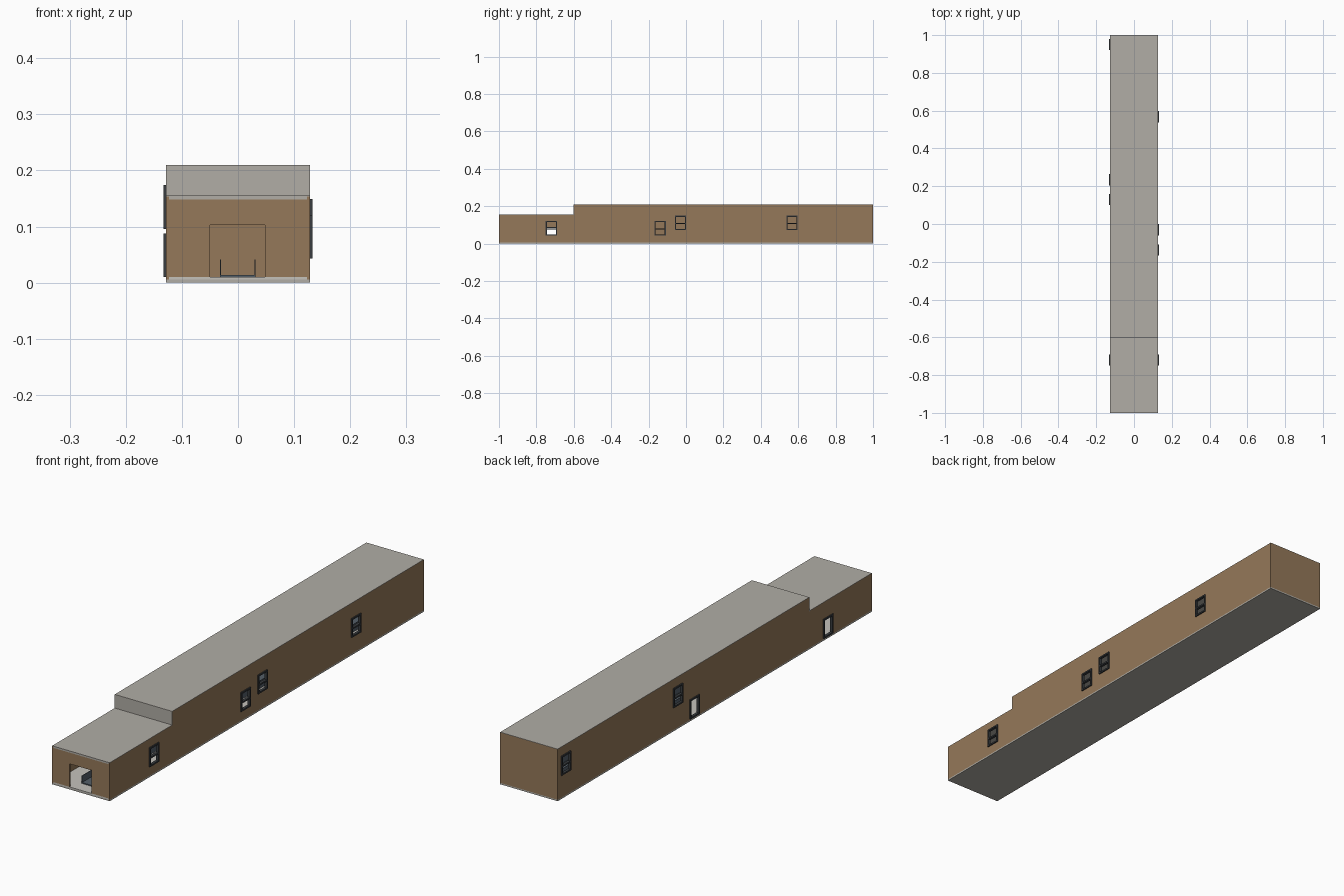
import bpy, bmesh

if "Cube" in bpy.data.objects:
    bpy.data.objects.remove(bpy.data.objects["Cube"])

X = 0.128          # half width
T = 0.005          # wall thickness
STEP = -0.6        # where the low front section meets the tall hall


def material(name, rgb):
    m = bpy.data.materials.new(name)
    m.diffuse_color = (*rgb, 1)
    m.use_nodes = True
    m.node_tree.nodes["Principled BSDF"].inputs["Base Color"].default_value = m.diffuse_color
    return m


TAN = material("tan wall", (0.30, 0.19, 0.10))
ROOF = material("warm grey roof", (0.44, 0.42, 0.38))
FLOOR = material("pale floor", (0.56, 0.54, 0.50))
DARK = material("dark frame", (0.04, 0.045, 0.05))
STEEL = material("blue grey channel", (0.09, 0.115, 0.14))


def boxes(name, mat, spans):
    """One object from boxes given as (x0, x1, y0, y1, z0, z1)."""
    bm = bmesh.new()
    for x0, x1, y0, y1, z0, z1 in spans:
        for v in bmesh.ops.create_cube(bm, size=1)["verts"]:
            v.co = ((x0 + x1) / 2 + v.co.x * (x1 - x0),
                    (y0 + y1) / 2 + v.co.y * (y1 - y0),
                    (z0 + z1) / 2 + v.co.z * (z1 - z0))
    me = bpy.data.meshes.new(name)
    bm.to_mesh(me)
    bm.free()
    ob = bpy.data.objects.new(name, me)
    bpy.context.collection.objects.link(ob)
    me.materials.append(mat)
    return ob


def cut(ob, spans):
    """Cut openings and remove the cutter again."""
    cutter = boxes("cutter", ob.data.materials[0], spans)
    cutter.hide_render = True
    mod = ob.modifiers.new("openings", "BOOLEAN")
    mod.operation, mod.solver, mod.object = "DIFFERENCE", "EXACT", cutter
    bpy.context.view_layer.objects.active = ob
    bpy.ops.object.modifier_apply(modifier=mod.name)
    bpy.data.objects.remove(cutter)


def side_wall(name, x0, x1):
    """Stepped side profile, extruded through the wall thickness."""
    profile = [(-1, 0.006), (1, 0.006), (1, 0.2085), (STEP, 0.2085), (STEP, 0.1535), (-1, 0.1535)]
    bm = bmesh.new()
    face = bm.faces.new([bm.verts.new((x0, y, z)) for y, z in profile])
    ext = bmesh.ops.extrude_face_region(bm, geom=[face])["geom"]
    for v in ext:
        if isinstance(v, bmesh.types.BMVert):
            v.co.x = x1
    bmesh.ops.recalc_face_normals(bm, faces=bm.faces)
    me = bpy.data.meshes.new(name)
    bm.to_mesh(me)
    bm.free()
    ob = bpy.data.objects.new(name, me)
    bpy.context.collection.objects.link(ob)
    me.materials.append(TAN)
    return ob


# Openings per side: centre y, bottom z, top z, has a middle bar
RIGHT = [(-0.72, 0.043, 0.12, True), (-0.138, 0.043, 0.12, True),
         (-0.03, 0.073, 0.149, True), (0.567, 0.073, 0.149, True)]
LEFT = [(-0.72, 0.01, 0.088, False), (0.13, 0.01, 0.088, False),
        (0.235, 0.096, 0.174, True), (0.95, 0.096, 0.174, True)]
HALF = 0.03        # half width of an opening
B = 0.006          # frame bar width

for side, s, openings in (("right", 1, RIGHT), ("left", -1, LEFT)):
    wall = side_wall(side + "_wall", s * X, s * (X - T))
    cut(wall, [(s * X - 0.02, s * X + 0.02, y - HALF + B / 2, y + HALF - B / 2, z0 + B / 2, z1 - B / 2)
               for y, z0, z1, bar in openings])
    xa, xb = sorted((s * (X - T - 0.001), s * (X + 0.005)))
    for i, (y, z0, z1, bar) in enumerate(openings):
        a, b = y - HALF, y + HALF
        spans = [(xa, xb, a, a + B, z0, z1), (xa, xb, b - B, b, z0, z1),
                 (xa, xb, a + B, b - B, z0, z0 + B), (xa, xb, a + B, b - B, z1 - B, z1)]
        if bar:
            mid = (z0 + z1) / 2 - 0.003
            spans.append((xa, xb, a + B, b - B, mid - 0.003, mid + 0.003))
        kind = "window" if bar else "door"
        boxes(f"{side}_{kind}_frame_{i}", DARK, spans)

# End walls, front one with a wide entrance
front = boxes("front_wall", TAN, [(-X + T, X - T, -1, -1 + T, 0.01, 0.148)])
cut(front, [(-0.05, 0.048, -1.1, -0.9, 0.0, 0.103)])
boxes("back_wall", TAN, [(-X + T, X - T, 1 - T, 1, 0.006, 0.2085)])

# Floor slab
boxes("floor", FLOOR, [(-X + T, X - T, -1, 1 - T, 0.006, 0.01)])
boxes("base_slab", ROOF, [(-X, X, -1, 1, 0, 0.006)])

# Roofs and the step between them
boxes("low_roof", ROOF, [(-X, X, -1, STEP, 0.1535, 0.155),
                         (-X + T, X - T, -1, STEP, 0.148, 0.1535)])
boxes("high_roof", ROOF, [(-X, X, STEP, 1, 0.2085, 0.21)])
boxes("step_face", ROOF, [(-X, X, STEP - 0.002, STEP, 0.155, 0.21),
                          (-X + T, X - T, STEP, STEP + T, 0.148, 0.2085)])

# Open channel running along the floor
boxes("floor_channel", STEEL, [(-0.032, 0.031, -0.95, 0.95, 0.01, 0.014),
                               (-0.032, -0.030, -0.95, 0.95, 0.014, 0.041),
                               (0.029, 0.031, -0.95, 0.95, 0.014, 0.041)])
